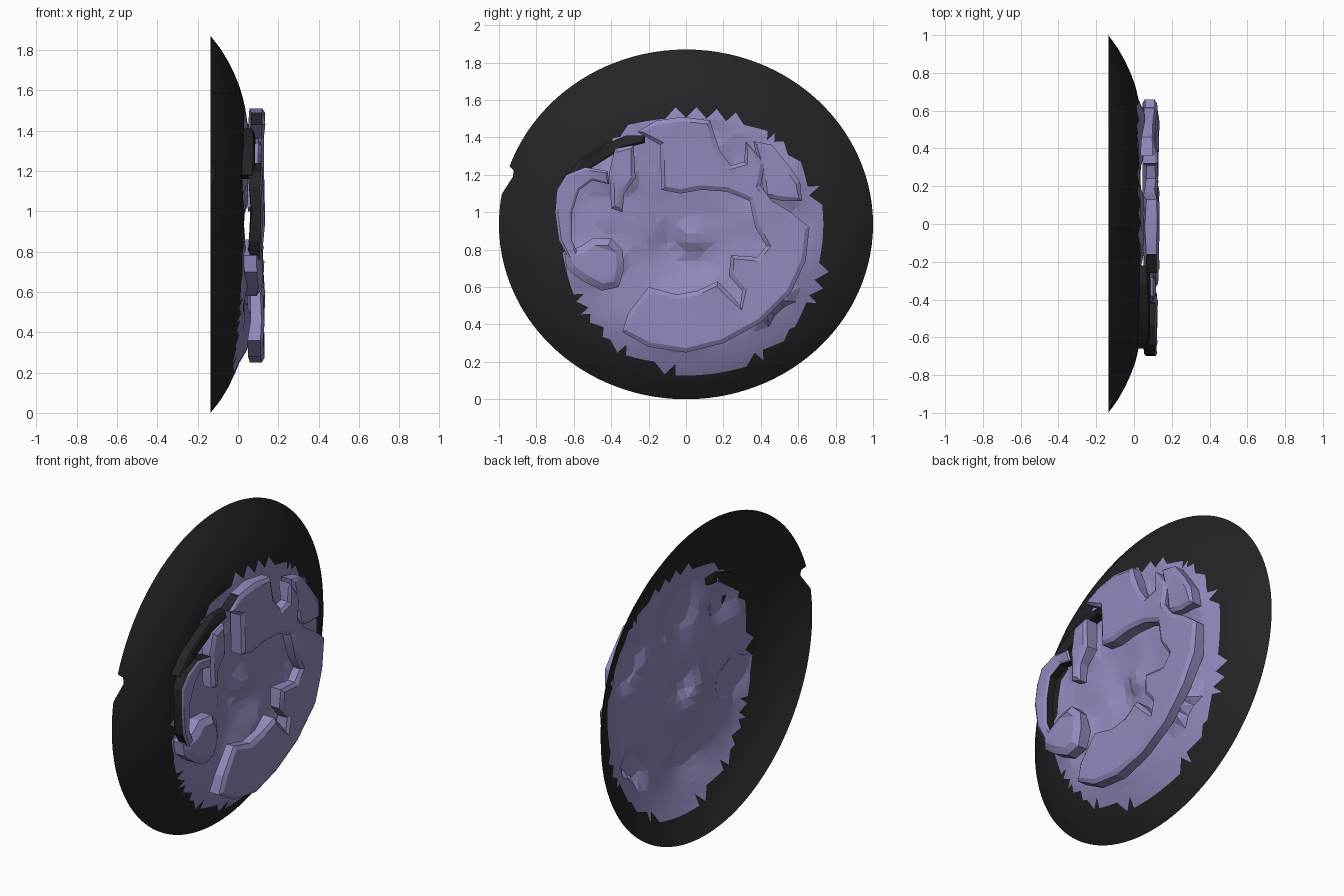
import bpy, bmesh, math, random
from mathutils import Vector, noise

if "Cube" in bpy.data.objects:
    bpy.data.objects.remove(bpy.data.objects["Cube"])
random.seed(4)


def material(name, rgb):
    m = bpy.data.materials.new(name)
    m.diffuse_color = (*rgb, 1)
    m.use_nodes = True
    m.node_tree.nodes["Principled BSDF"].inputs["Base Color"].default_value = m.diffuse_color
    return m


BLACK = material("black", (0.018, 0.018, 0.02))
PURPLE = material("purple", (0.29, 0.25, 0.51))
CZ = 0.935


def finish(name, bm, angle):
    me = bpy.data.meshes.new(name)
    bm.to_mesh(me)
    bm.free()
    ob = bpy.data.objects.new(name, me)
    bpy.context.collection.objects.link(ob)
    me.materials.append(BLACK)
    me.materials.append(PURPLE)
    bpy.ops.object.select_all(action='DESELECT')
    ob.select_set(True)
    bpy.context.view_layer.objects.active = ob
    bpy.ops.object.shade_smooth_by_angle(angle=math.radians(angle))
    return ob


# Dome profile as (radius, x)
PROFILE = [(0, 0.012), (0.35, 0.018), (0.62, 0.033), (0.72, 0.012),
           (0.83, -0.03), (0.92, -0.078), (1.0, -0.136)]
# Swells and hollows of the centre: y, z, size, height
BUMPS = [(-0.02, 0.79, 0.16, -0.06), (0.03, 0.85, 0.08, 0.05), (0.50, 1.15, 0.10, 0.06),
         (0.47, 0.50, 0.11, 0.06), (-0.48, 0.72, 0.10, 0.06), (-0.34, 1.2, 0.08, 0.05),
         (-0.05, 0.42, 0.15, 0.04), (0.0, 1.30, 0.13, 0.06), (-0.52, 1.08, 0.09, -0.02)]


def shell_x(y, z):
    r = math.hypot(y, (z - CZ) / CZ)
    x = PROFILE[-1][1]
    for (r0, x0), (r1, x1) in zip(PROFILE, PROFILE[1:]):
        if r <= r1:
            x = x0 + (x1 - x0) * (r - r0) / (r1 - r0)
            break
    if r < 0.7:
        for cy, cz, size, h in BUMPS:
            x += h * math.exp(-((y - cy) ** 2 + (z - cz) ** 2) / size ** 2)
        x += 0.022 * noise.noise(Vector((y * 7, z * 7, 2.5))) * min(1, (0.7 - r) * 6)
    return x


# Open dished shell: straight cells inside, round at the rim
N = 34
bm = bmesh.new()
grid = {}
for i in range(N + 1):
    for j in range(N + 1):
        u, v = 2 * i / N - 1, 2 * j / N - 1
        m = max(abs(u), abs(v))
        k = m / math.hypot(u, v) if m else 1
        w = m ** 1.5
        s = (1 - w) * 0.88 + w * k
        y, z = u * s, CZ + CZ * v * s
        grid[i, j] = bm.verts.new((shell_x(y, z), y, z))
# Nick in the rim: pull a few rim points inwards
for j, (y, z) in {21: (-0.925, 1.19), 22: (-0.92, 1.24)}.items():
    grid[0, j].co = (shell_x(y, z), y, z)
for i in range(N):
    for j in range(N):
        a, b, c, d = grid[i, j], grid[i + 1, j], grid[i + 1, j + 1], grid[i, j + 1]
        if (i + j) % 2:
            bm.faces.new((a, b, c))
            bm.faces.new((a, c, d))
        else:
            bm.faces.new((a, b, d))
            bm.faces.new((b, c, d))
for f in bm.faces:
    c = f.calc_center_median()
    d = math.hypot((c.y - 0.05) / 0.69, (c.z - 0.84) / 0.70)
    f.material_index = 1 if d < 1 else 0
finish("shell", bm, 10)


# Raised slab from a (y, z) outline, with a rounded front
def slab(name, pts, x0, x1, face=1, side=1, chamfer=0.024):
    bm = bmesh.new()
    vs = [bm.verts.new((x0 + random.uniform(-0.018, 0.008), y, z)) for y, z in pts]
    base = bm.faces.new(vs)
    base.normal_update()
    if base.normal.x < 0:
        base.normal_flip()
    res = bmesh.ops.extrude_face_region(bm, geom=[base], use_keep_orig=True)
    top = [g for g in res["geom"] if isinstance(g, bmesh.types.BMFace)][0]
    for v in top.verts:
        v.co.x = x1 - chamfer * 0.6 + random.uniform(-0.01, 0.004)
    bmesh.ops.recalc_face_normals(bm, faces=bm.faces)
    for f in bm.faces:
        c = f.calc_center_median()
        dark_wall = c.y < -0.1 and c.z > 1.4     # upper left walls turn black
        f.material_index = 0 if dark_wall else side
    top.material_index = face
    bmesh.ops.inset_region(bm, faces=[top], thickness=chamfer, depth=chamfer * 0.6,
                           use_even_offset=False)
    bmesh.ops.triangulate(bm, faces=bm.faces)
    finish(name, bm, 20)


# Large C-shaped relief: top, right flank and bottom crescent
slab("c_relief", [
    (-0.14, 1.36), (-0.13, 1.12), (-0.03, 1.10), (0.08, 1.12), (0.22, 1.11), (0.34, 1.06),
    (0.37, 0.92), (0.43, 0.82), (0.38, 0.76), (0.24, 0.77), (0.23, 0.66), (0.30, 0.58),
    (0.29, 0.50), (0.23, 0.57), (0.17, 0.63), (0.06, 0.58), (-0.05, 0.56), (-0.20, 0.60),
    (-0.31, 0.46), (-0.34, 0.36), (-0.20, 0.28), (0.0, 0.25), (0.20, 0.30), (0.40, 0.41),
    (0.56, 0.57), (0.64, 0.74), (0.66, 0.92), (0.56, 1.00), (0.46, 1.06), (0.40, 1.14),
    (0.42, 1.26), (0.32, 1.38), (0.31, 1.27), (0.24, 1.25), (0.18, 1.33), (0.15, 1.42),
    (0.13, 1.49), (-0.02, 1.51), (-0.16, 1.49), (-0.26, 1.43)], 0.06, 0.132)

# Upper right lobe
slab("right_lobe", [(0.36, 1.38), (0.46, 1.36), (0.55, 1.25), (0.61, 1.16), (0.62, 1.06),
                    (0.52, 1.06), (0.42, 1.08), (0.40, 1.20)], 0.05, 0.12)

# Left knob, arc and upper-left pieces
slab("left_knob", [(-0.65, 0.78), (-0.64, 0.70), (-0.55, 0.63), (-0.45, 0.58), (-0.36, 0.60),
                   (-0.33, 0.70), (-0.34, 0.80), (-0.40, 0.86), (-0.50, 0.86), (-0.56, 0.82)],
     0.045, 0.125, chamfer=0.04)
slab("left_arc", [(-0.62, 0.74), (-0.68, 0.85), (-0.70, 1.0), (-0.69, 1.12), (-0.64, 1.2),
                  (-0.54, 1.24), (-0.42, 1.22), (-0.41, 1.15), (-0.50, 1.17), (-0.57, 1.12),
                  (-0.61, 1.0), (-0.61, 0.85), (-0.57, 0.76)], 0.06, 0.12, side=0, chamfer=0.014)
slab("left_fin", [(-0.40, 1.02), (-0.41, 1.22), (-0.38, 1.34), (-0.28, 1.36), (-0.27, 1.18),
                  (-0.33, 1.10), (-0.34, 1.00)], 0.045, 0.115)
slab("upper_left_bar", [(-0.66, 1.18), (-0.56, 1.29), (-0.44, 1.36), (-0.32, 1.41),
                        (-0.22, 1.41), (-0.22, 1.37), (-0.34, 1.34), (-0.50, 1.24),
                        (-0.60, 1.16)], 0.02, 0.085, face=0, side=0, chamfer=0.012)
